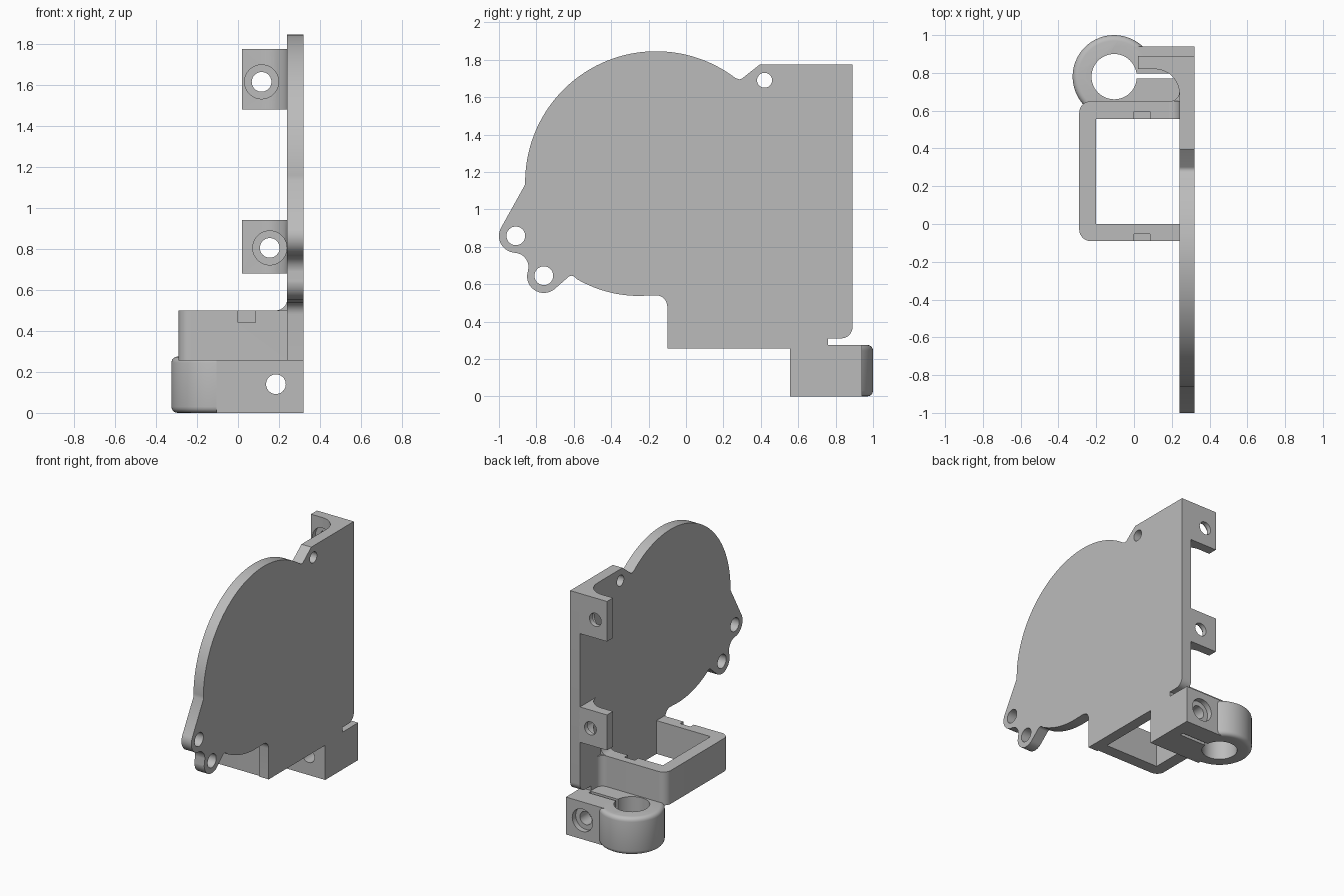
import bpy, bmesh
from math import sin, cos, radians

if "Cube" in bpy.data.objects:
    bpy.data.objects.remove(bpy.data.objects["Cube"])

grey = bpy.data.materials.new("plain grey")
grey.use_nodes = True
grey.diffuse_color = (0.5, 0.5, 0.5, 1)
grey.node_tree.nodes["Principled BSDF"].inputs["Base Color"].default_value = (0.5, 0.5, 0.5, 1)


def arc(cx, cy, r, a, b, n=12):
    """Points on an arc from angle a to b in degrees."""
    angles = [radians(a + (b - a) * i / n) for i in range(n + 1)]
    return [(cx + r * cos(t), cy + r * sin(t)) for t in angles]


def circle(cx, cy, r, n=48):
    return arc(cx, cy, r, 0, 360, n)[:-1]


def rect(x0, x1, y0, y1):
    return [(x0, y0), (x1, y0), (x1, y1), (x0, y1)]


def prism(name, outline, axis, lo, hi):
    """Extrude a flat outline along an axis."""
    place = {"x": lambda p, h: (h, p[0], p[1]),
             "y": lambda p, h: (p[0], h, p[1]),
             "z": lambda p, h: (p[0], p[1], h)}[axis]
    bm = bmesh.new()
    low = [bm.verts.new(place(p, lo)) for p in outline]
    high = [bm.verts.new(place(p, hi)) for p in outline]
    bm.faces.new(low)
    bm.faces.new(high)
    for i in range(len(low)):
        j = (i + 1) % len(low)
        bm.faces.new((low[i], low[j], high[j], high[i]))
    bmesh.ops.recalc_face_normals(bm, faces=bm.faces)
    mesh = bpy.data.meshes.new(name)
    bm.to_mesh(mesh)
    bm.free()
    mesh.materials.append(grey)
    obj = bpy.data.objects.new(name, mesh)
    bpy.context.collection.objects.link(obj)
    return obj


def finish(obj, cutters=(), additions=()):
    """Apply unions, cuts and any bevel, then smooth the round faces."""
    tools = [(t, "UNION") for t in additions] + [(t, "DIFFERENCE") for t in cutters]
    for tool, operation in tools:
        tool.hide_render = True
        mod = obj.modifiers.new(operation.lower(), "BOOLEAN")
        mod.operation, mod.object, mod.solver = operation, tool, "EXACT"
    bpy.ops.object.select_all(action="DESELECT")
    obj.select_set(True)
    bpy.context.view_layer.objects.active = obj
    for mod in list(obj.modifiers):
        bpy.ops.object.modifier_apply(modifier=mod.name)
    bpy.ops.object.shade_smooth_by_angle(angle=radians(30))
    for tool, _ in tools:
        bpy.data.objects.remove(tool)


IN, OUT = 0.24, 0.32      # inner and outer face of the side plate

# Side plate with its rounded outline, lugs and screw holes
outline = [(-0.10, 0.255)]
outline += arc(-0.16, 0.48, 0.06, 0, 90, 8)
outline += arc(-0.25, 1.2, 0.663, -90, -120, 16)
outline += arc(-0.612, 0.62, 0.025, 60, 130, 5)
outline += arc(-0.76, 0.643, 0.09, -48, -180, 20)
outline += arc(-0.92, 0.69, 0.078, 0, 90, 10)
outline += arc(-0.91, 0.858, 0.09, -90, -211, 18)
outline += arc(-0.16, 1.145, 0.70, 181, 53, 64)
outline += arc(0.286, 1.72, 0.025, -120, -50, 5)
outline += [(0.395, 1.775), (0.89, 1.775)]
outline += arc(0.83, 0.37, 0.06, 0, -90, 8)
outline += [(0.76, 0.31), (0.76, 0.26), (0.555, 0.255)]
plate = prism("side_plate", outline, "x", IN, OUT)
finish(plate, [prism("hole", circle(y, z, r), "x", 0.1, 0.5)
               for y, z, r in ((-0.91, 0.858, 0.05), (-0.76, 0.645, 0.05), (0.42, 1.69, 0.04))])

# Two mounting tabs, filleted into the plate and counterbored at the front
tab_shape = [(0.02, 0.89), (0.02, 0.82)] + arc(0.11, 0.69, 0.13, 90, 0)
tab_shape += [(0.25, 0.69), (0.25, 0.89)]
for name, z0, z1, hx, hz in (("upper_tab", 1.48, 1.775, 0.115, 1.615),
                             ("lower_tab", 0.68, 0.94, 0.155, 0.805)):
    tab = prism(name, tab_shape, "z", z0, z1)
    finish(tab, [prism("bore", circle(hx, hz, 0.048), "y", 0.5, 1.1),
                 prism("counterbore", circle(hx, hz, 0.083), "y", 0.5, 0.855)])

# Rectangular frame with rounded outer corners and two top notches
frame_shape = arc(-0.23, -0.03, 0.06, 180, 270, 8) + [(0.25, -0.09), (0.25, 0.65)]
frame_shape += arc(-0.23, 0.59, 0.06, 90, 180, 8)
frame = prism("frame", frame_shape, "z", 0.255, 0.5)
finish(frame, [prism("opening", rect(-0.2, 0.3, 0.0, 0.555), "z", 0.1, 0.7),
               prism("front_notch", rect(0.0, 0.085, -0.2, -0.052), "z", 0.44, 0.6),
               prism("rear_notch", rect(0.0, 0.085, 0.5, 0.595), "z", 0.44, 0.6)])

# Fillets between the rear frame wall and the plate
side_fillet = [(0.245, 0.64), (0.19, 0.64)] + arc(0.19, 0.70, 0.05, -90, 0, 8) + [(0.245, 0.70)]
finish(prism("side_fillet", side_fillet, "z", 0.255, 0.5))
top_fillet = [(0.245, 0.49), (0.185, 0.49)] + arc(0.185, 0.555, 0.055, -90, 0, 8) + [(0.245, 0.555)]
finish(prism("top_fillet", top_fillet, "y", 0.555, 0.65))

# Split clamp: a ring with rounded rims joined to a block with a bolt bore
RX, RY, TOP = -0.105, 0.78, 0.275
clamp = prism("clamp", circle(RX, RY, 0.22, 64), "z", 0, TOP)
bevel = clamp.modifiers.new("rim", "BEVEL")
bevel.width, bevel.segments = 0.03, 4
bevel.limit_method, bevel.angle_limit = "ANGLE", radians(60)
finish(clamp,
       [prism("ring_hole", circle(RX, RY, 0.12), "z", -0.1, 0.5),
        prism("slot", rect(RX, 0.235, 0.77, 0.797), "z", -0.1, 0.5),
        prism("bolt_bore", circle(0.185, 0.14, 0.048), "y", 0.4, 1.1),
        prism("bolt_counterbore", circle(0.185, 0.14, 0.083), "y", 0.90, 1.1)],
       [prism("block", rect(RX, OUT, 0.557, 0.94), "z", 0, TOP)])
